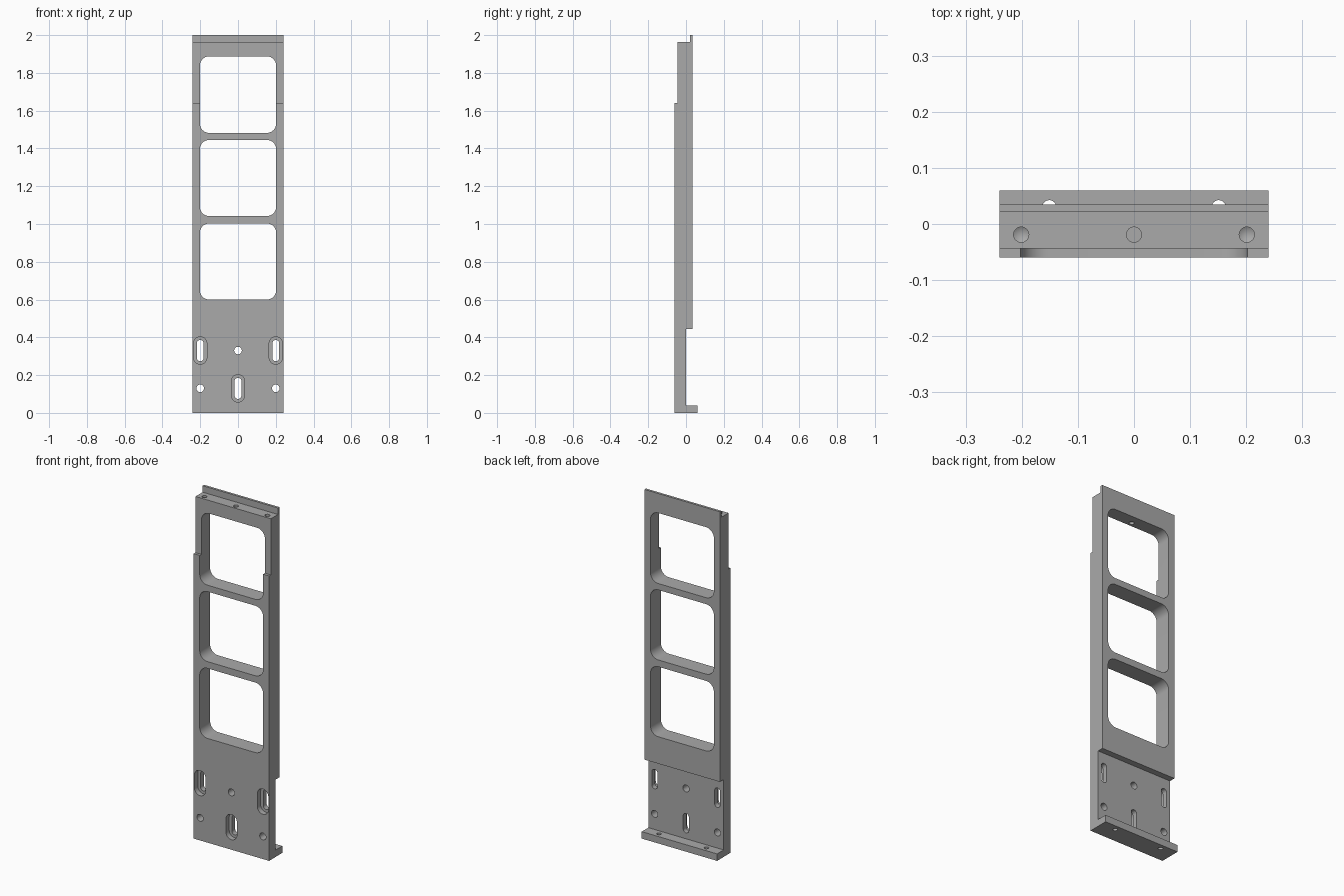
import bpy, bmesh, math
from mathutils import Vector

cube = bpy.data.objects.get("Cube")
if cube:
    bpy.data.objects.remove(cube, do_unlink=True)

grey = bpy.data.materials.new("plain grey")
grey.use_nodes = True
colour = (0.4, 0.4, 0.4, 1)
grey.diffuse_color = colour
grey.node_tree.nodes["Principled BSDF"].inputs["Base Color"].default_value = colour


def prism(name, points, offset):
    """Solid made by sweeping a closed outline along an offset."""
    bm = bmesh.new()
    face = bm.faces.new([bm.verts.new(p) for p in points])
    swept = bmesh.ops.extrude_face_region(bm, geom=[face])["geom"]
    bmesh.ops.translate(bm, vec=Vector(offset),
                        verts=[v for v in swept if isinstance(v, bmesh.types.BMVert)])
    bmesh.ops.recalc_face_normals(bm, faces=bm.faces)
    mesh = bpy.data.meshes.new(name)
    bm.to_mesh(mesh)
    bm.free()
    mesh.materials.append(grey)
    obj = bpy.data.objects.new(name, mesh)
    bpy.context.scene.collection.objects.link(obj)
    return obj


def rounded(cx, cz, w, h, r, steps=10):
    """Rounded rectangle outline as (x, z) pairs."""
    out = []
    for q, (sx, sz) in enumerate([(1, 1), (-1, 1), (-1, -1), (1, -1)]):
        for i in range(steps + 1):
            a = math.pi / 2 * (q + i / steps)
            p = (cx + sx * (w / 2 - r) + r * math.cos(a),
                 cz + sz * (h / 2 - r) + r * math.sin(a))
            if not out or math.dist(p, out[-1]) > 1e-5:
                out.append(p)
    if math.dist(out[0], out[-1]) < 1e-5:
        out.pop()
    return out


# Stepped side profile (y, z) swept across the width
W, FRONT, BACK, FOOT = 0.24, -0.06, 0.035, 0.06
profile = [(FRONT, 0), (FOOT, 0), (FOOT, 0.04), (0, 0.04), (0, 0.445),
           (BACK, 0.445), (BACK, 2), (0.021, 2), (0.021, 1.963),
           (-0.044, 1.963), (-0.044, 1.64), (FRONT, 1.64)]
frame = prism("frame_panel", [(-W, y, z) for y, z in profile], (2 * W, 0, 0))


def cut(cutter):
    cutter.hide_render = True
    mod = frame.modifiers.new(cutter.name, "BOOLEAN")
    mod.operation = "DIFFERENCE"
    mod.solver = "EXACT"
    mod.object = cutter
    bpy.context.view_layer.objects.active = frame
    bpy.ops.object.modifier_apply(modifier=mod.name)
    bpy.data.objects.remove(cutter, do_unlink=True)


def cut_front(name, outline, y_end=0.1):
    cut(prism(name, [(x, -0.1, z) for x, z in outline], (0, y_end + 0.1, 0)))


def drill(name, x, y, top, depth, r, tip=0):
    """Vertical hole with an optional conical bottom."""
    bm = bmesh.new()
    ring = [bm.verts.new((x + r * math.cos(math.tau * i / 32),
                          y + r * math.sin(math.tau * i / 32), top + 0.01))
            for i in range(32)]
    face = bm.faces.new(ring)
    new = bmesh.ops.extrude_face_region(bm, geom=[face])["geom"]
    low = [v for v in new if isinstance(v, bmesh.types.BMVert)]
    bmesh.ops.translate(bm, vec=(0, 0, -depth - 0.01), verts=low)
    if tip:
        end = [f for f in new if isinstance(f, bmesh.types.BMFace)]
        apex = bmesh.ops.poke(bm, faces=end)["verts"][0]
        apex.co.z -= tip
    bmesh.ops.recalc_face_normals(bm, faces=bm.faces)
    mesh = bpy.data.meshes.new(name)
    bm.to_mesh(mesh)
    bm.free()
    mesh.materials.append(grey)
    obj = bpy.data.objects.new(name, mesh)
    bpy.context.scene.collection.objects.link(obj)
    cut(obj)


# Three rounded windows
for z0, z1 in [(0.6, 1.003), (1.042, 1.445), (1.482, 1.888)]:
    cut_front("window", rounded(0, (z0 + z1) / 2, 0.404, z1 - z0, 0.05))

# Recessed slots, each paired with a round hole
for x, z in [(-0.2, 0.33), (0.2, 0.33), (0, 0.13)]:
    cut_front("slot_recess", rounded(x, z, 0.07, 0.145, 0.035), -0.03)
    cut_front("slot", rounded(x, z, 0.036, 0.112, 0.018))
for x, z in [(0, 0.33), (-0.2, 0.13), (0.2, 0.13)]:
    cut_front("round_hole", rounded(x, z, 0.04, 0.04, 0.02))

# Top edge holes: the middle one opens into the window
drill("top_hole", 0, -0.019, 1.963, 0.12, 0.0135)
for side in (-1, 1):
    drill("top_blind_hole", side * 0.201, -0.019, 1.963, 0.07, 0.0135, 0.008)
    drill("foot_hole", side * 0.151, 0.03, 0.04, 0.06, 0.0125)

# Smooth the round walls, keep the machined edges sharp
bpy.ops.object.select_all(action="DESELECT")
frame.select_set(True)
bpy.context.view_layer.objects.active = frame
bpy.ops.object.shade_smooth_by_angle(angle=math.radians(30))
